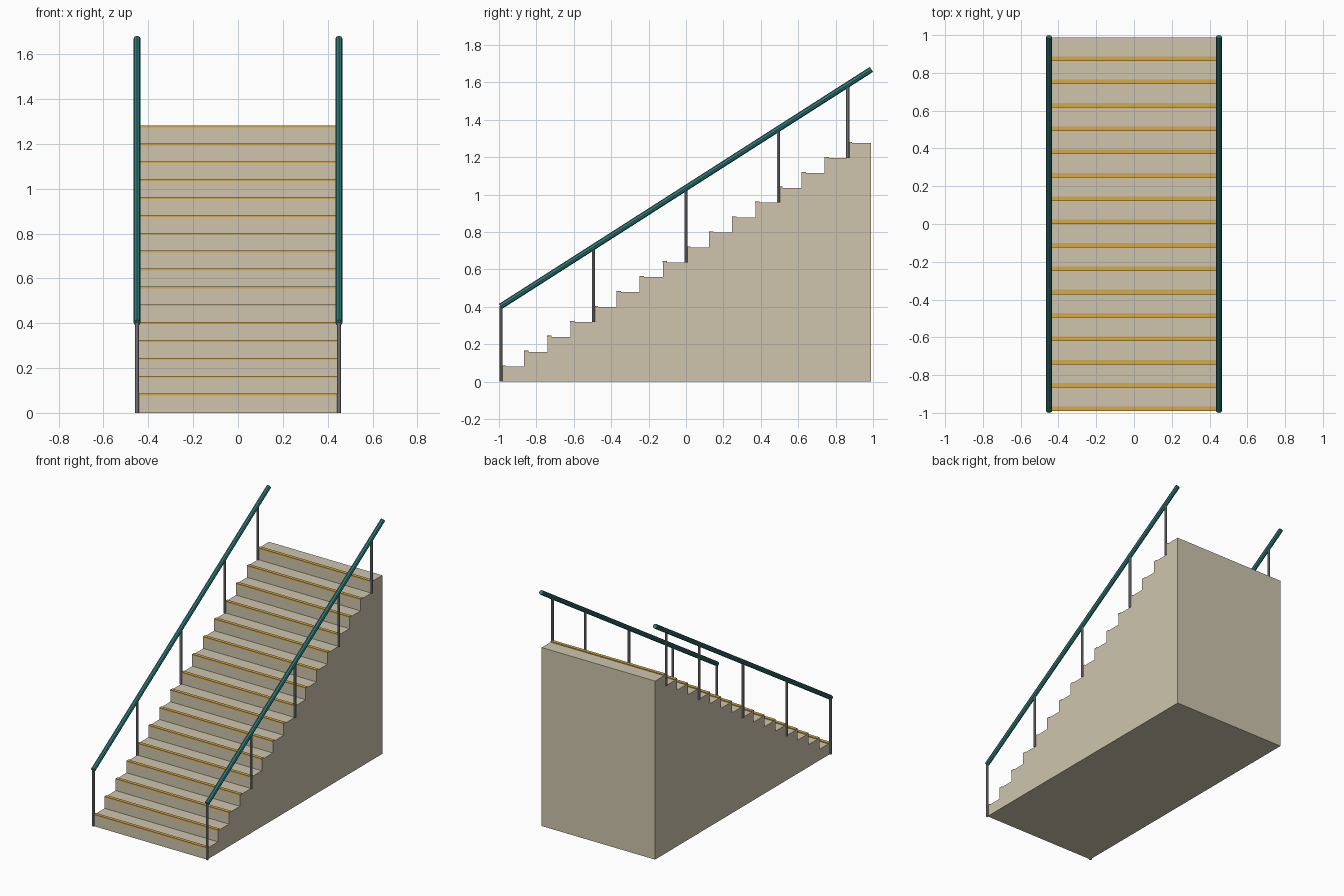
import bpy, bmesh, math
from mathutils import Vector

if "Cube" in bpy.data.objects:
    bpy.data.objects.remove(bpy.data.objects["Cube"])

STEPS, HALF_W, Y0 = 16, 0.448, -0.989
TREAD, RISE = 0.1236, 0.0797
RAIL_X, RAIL_Y, RAIL_Z0, RAIL_Z1 = 0.45, 0.9915, 0.402, 1.669


def material(name, rgb):
    m = bpy.data.materials.new(name)
    m.diffuse_color = (*rgb, 1)
    m.use_nodes = True
    m.node_tree.nodes["Principled BSDF"].inputs["Base Color"].default_value = m.diffuse_color
    return m


concrete = material("concrete", (0.62, 0.56, 0.42))
yellow = material("yellow_strip", (0.69, 0.40, 0.055))
teal = material("teal_paint", (0.03, 0.20, 0.20))
steel = material("steel", (0.30, 0.30, 0.31))


def extrude_profile(name, profile, half_width, mat):
    """Extrude a (y, z) outline across x."""
    bm = bmesh.new()
    face = bm.faces.new([bm.verts.new((-half_width, y, z)) for y, z in profile])
    ext = bmesh.ops.extrude_face_region(bm, geom=[face])
    verts = [v for v in ext["geom"] if isinstance(v, bmesh.types.BMVert)]
    bmesh.ops.translate(bm, verts=verts, vec=(2 * half_width, 0, 0))
    bmesh.ops.recalc_face_normals(bm, faces=bm.faces)
    mesh = bpy.data.meshes.new(name)
    bm.to_mesh(mesh)
    bm.free()
    mesh.materials.append(mat)
    ob = bpy.data.objects.new(name, mesh)
    bpy.context.collection.objects.link(ob)
    return ob


def rod(name, a, b, radius, mat, sides=8):
    """Straight faceted bar between two points."""
    a, b = Vector(a), Vector(b)
    d = b - a
    bpy.ops.mesh.primitive_cylinder_add(vertices=sides, radius=radius,
                                        depth=d.length, location=(a + b) / 2)
    ob = bpy.context.object
    ob.name = name
    ob.rotation_euler = (-math.atan2(d.y, d.z), 0, 0)
    ob.data.materials.append(mat)
    return ob


# solid stair block
profile = [(Y0, 0)]
for i in range(STEPS):
    profile += [(Y0 + i * TREAD, (i + 1) * RISE), (Y0 + (i + 1) * TREAD, (i + 1) * RISE)]
profile.append((Y0 + STEPS * TREAD, 0))
extrude_profile("stair_block", profile, HALF_W, concrete)

# raised yellow strip on the front edge of each step
for i in range(STEPS):
    y, z = Y0 + i * TREAD, (i + 1) * RISE
    extrude_profile(f"step_edge_strip_{i + 1}",
                    [(y - 0.001, z - 0.002), (y + 0.023, z - 0.002),
                     (y + 0.023, z + 0.006), (y - 0.001, z + 0.006)], HALF_W, yellow)

# handrails and their posts on both sides
slope = (RAIL_Z1 - RAIL_Z0) / (2 * RAIL_Y)
for side, x in (("left", -RAIL_X), ("right", RAIL_X)):
    rod(f"handrail_{side}", (x, -RAIL_Y, RAIL_Z0), (x, RAIL_Y, RAIL_Z1), 0.0158, teal)
    for n, k in enumerate((0, 4, 8, 12, 15)):
        y = Y0 + k * TREAD
        rod(f"post_{side}_{n + 1}", (x, y, k * RISE),
            (x, y, RAIL_Z0 + (y + RAIL_Y) * slope), 0.009, steel)
